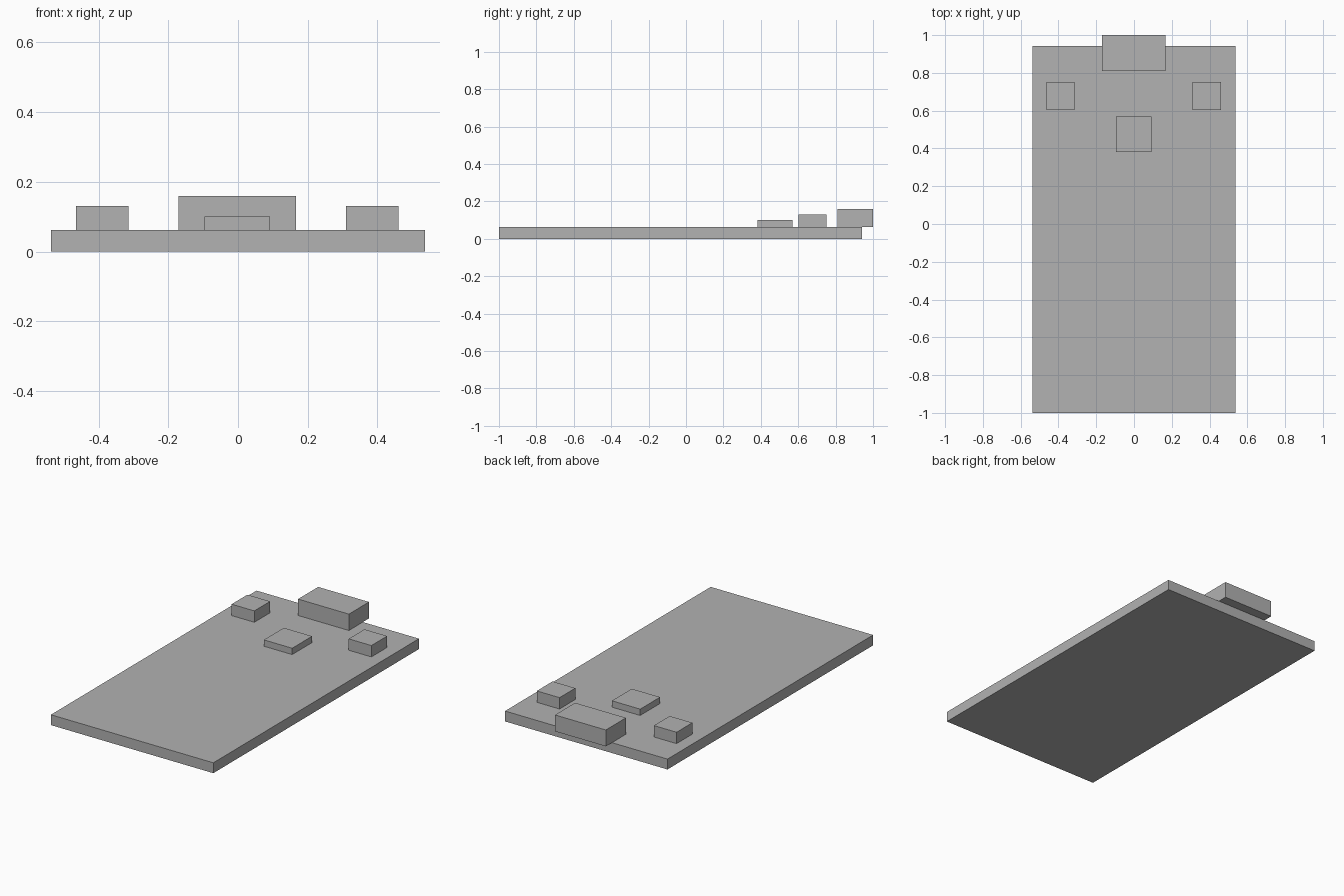
import bpy

if "Cube" in bpy.data.objects:
    bpy.data.objects.remove(bpy.data.objects["Cube"])

# Single plain grey for the whole model
grey = bpy.data.materials.new("plain_grey")
grey.use_nodes = True
colour = (0.445, 0.445, 0.445, 1)
grey.diffuse_color = colour
grey.node_tree.nodes["Principled BSDF"].inputs["Base Color"].default_value = colour

BOARD_TOP = 0.062
OFFSET = -0.002  # parts sit slightly off the board's centre line


def block(name, x, y, z, width, depth, height):
    """Box centred on x and y, with its underside at z."""
    bpy.ops.mesh.primitive_cube_add(size=1, location=(x, y, z + height / 2))
    obj = bpy.context.object
    obj.name = name
    obj.scale = (width, depth, height)
    bpy.ops.object.transform_apply(location=False, rotation=False, scale=True)
    obj.data.materials.append(grey)
    return obj


# Base board
block("board", 0, -0.029, 0, 1.074, 1.942, BOARD_TOP)

# Connector overhanging the back edge
block("connector", OFFSET, 0.905, BOARD_TOP, 0.336, 0.19, 0.098)

# Push buttons on both sides
for side, sign in (("left", 1), ("right", -1)):
    block(side + "_button", OFFSET + sign * 0.387, 0.677, BOARD_TOP, 0.15, 0.149, 0.068)

# Flat chip on the centre line
block("chip", OFFSET, 0.475, BOARD_TOP, 0.187, 0.188, 0.038)
